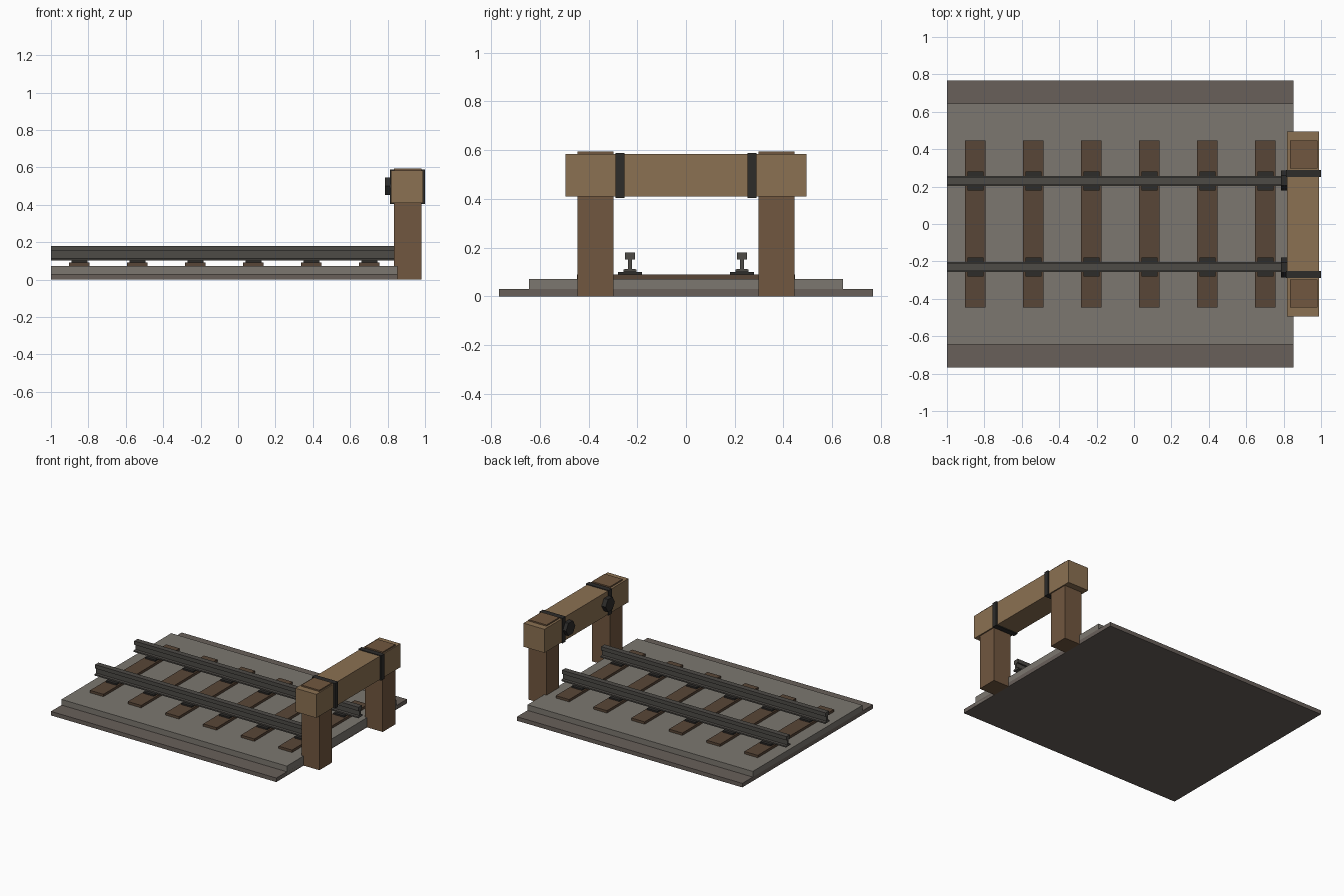
import bpy, bmesh, math
from mathutils import Matrix

if "Cube" in bpy.data.objects:
    bpy.data.objects.remove(bpy.data.objects["Cube"])

def material(name, rgb):
    m = bpy.data.materials.new(name)
    m.diffuse_color = (*rgb, 1)
    m.use_nodes = True
    m.node_tree.nodes["Principled BSDF"].inputs["Base Color"].default_value = m.diffuse_color
    return m

BALLAST = material("ballast_grey", (0.20, 0.185, 0.16))
EARTH = material("earth", (0.14, 0.117, 0.102))
SLEEPER = material("sleeper_wood", (0.098, 0.061, 0.038))
POST = material("post_wood", (0.165, 0.095, 0.05))
BEAM = material("beam_wood", (0.26, 0.165, 0.085))
IRON = material("dark_iron", (0.026, 0.025, 0.023))
STEEL = material("rail_steel", (0.075, 0.07, 0.062))

def finish(name, bm, mat):
    bmesh.ops.recalc_face_normals(bm, faces=bm.faces)
    me = bpy.data.meshes.new(name)
    bm.to_mesh(me)
    bm.free()
    me.materials.append(mat)
    ob = bpy.data.objects.new(name, me)
    bpy.context.collection.objects.link(ob)
    return ob

def box(name, x, y, z, mat):
    """Box from (min, max) ranges on each axis."""
    bm = bmesh.new()
    bmesh.ops.create_cube(bm, size=1)
    for v in bm.verts:
        v.co = [r[0] if c < 0 else r[1] for c, r in zip(v.co, (x, y, z))]
    return finish(name, bm, mat)

def around(c, half):
    return (c - half, c + half)

RAIL_Y = 0.23

# Trackbed: low earth shoulder with the ballast on top
box("earth_shoulder", (-1, 0.852), (-0.767, 0.767), (0, 0.03), EARTH)
box("ballast_bed", (-1, 0.852), (-0.644, 0.644), (0.01, 0.072), BALLAST)

# Sleepers with a tie plate under each rail
for i in range(6):
    cx = -0.848 + 0.31 * i
    box(f"sleeper_{i+1}", around(cx, 0.055), around(0, 0.447), (0.05, 0.09), SLEEPER)
    for s, side in ((-1, "right"), (1, "left")):
        box(f"tie_plate_{side}_{i+1}", around(cx, 0.043), around(s * RAIL_Y, 0.05),
            (0.085, 0.101), IRON)

# Rail profile (foot, web, head), half section mirrored
half = [(0.026, 0.101), (0.026, 0.111), (0.008, 0.113), (0.008, 0.152), (0.02, 0.152), (0.02, 0.18)]
profile = half + [(-y, z) for y, z in reversed(half)]

for s, side in ((-1, "right"), (1, "left")):
    # Rail
    bm = bmesh.new()
    face = bm.faces.new([bm.verts.new((-1, s * RAIL_Y + y, z)) for y, z in profile])
    ext = bmesh.ops.extrude_face_region(bm, geom=[face], use_keep_orig=True)
    for v in ext["geom"]:
        if isinstance(v, bmesh.types.BMVert):
            v.co.x = 0.845
    finish(f"rail_{side}", bm, STEEL)

    # Buffer stop post, poking slightly through the beam
    box(f"post_{side}", (0.834, 0.981), around(s * 0.372, 0.074), (0, 0.594), POST)

    # Iron strap around the beam
    box(f"beam_strap_{side}", (0.812, 1.0), around(s * 0.271, 0.019), (0.403, 0.589), IRON)

    # Hexagonal buffer pad facing the track
    bm = bmesh.new()
    rot = Matrix.Translation((0.81, s * 0.232, 0.5)) @ Matrix.Rotation(math.pi / 2, 4, 'Z') \
        @ Matrix.Rotation(math.pi / 2, 4, 'X')
    bmesh.ops.create_cone(bm, cap_ends=True, segments=6, radius1=0.054, radius2=0.054,
                          depth=0.05, matrix=rot @ Matrix.Rotation(math.pi / 6, 4, 'Z'))
    # Keep hexagon points sideways, flats on top and bottom
    if max(v.co.z for v in bm.verts) > 0.55:
        bmesh.ops.rotate(bm, verts=bm.verts, cent=(0.81, s * 0.232, 0.5),
                         matrix=Matrix.Rotation(math.pi / 6, 3, 'X'))
    finish(f"buffer_pad_{side}", bm, IRON)

# Cross beam
box("cross_beam", (0.818, 0.99), (-0.494, 0.494), (0.409, 0.584), BEAM)
